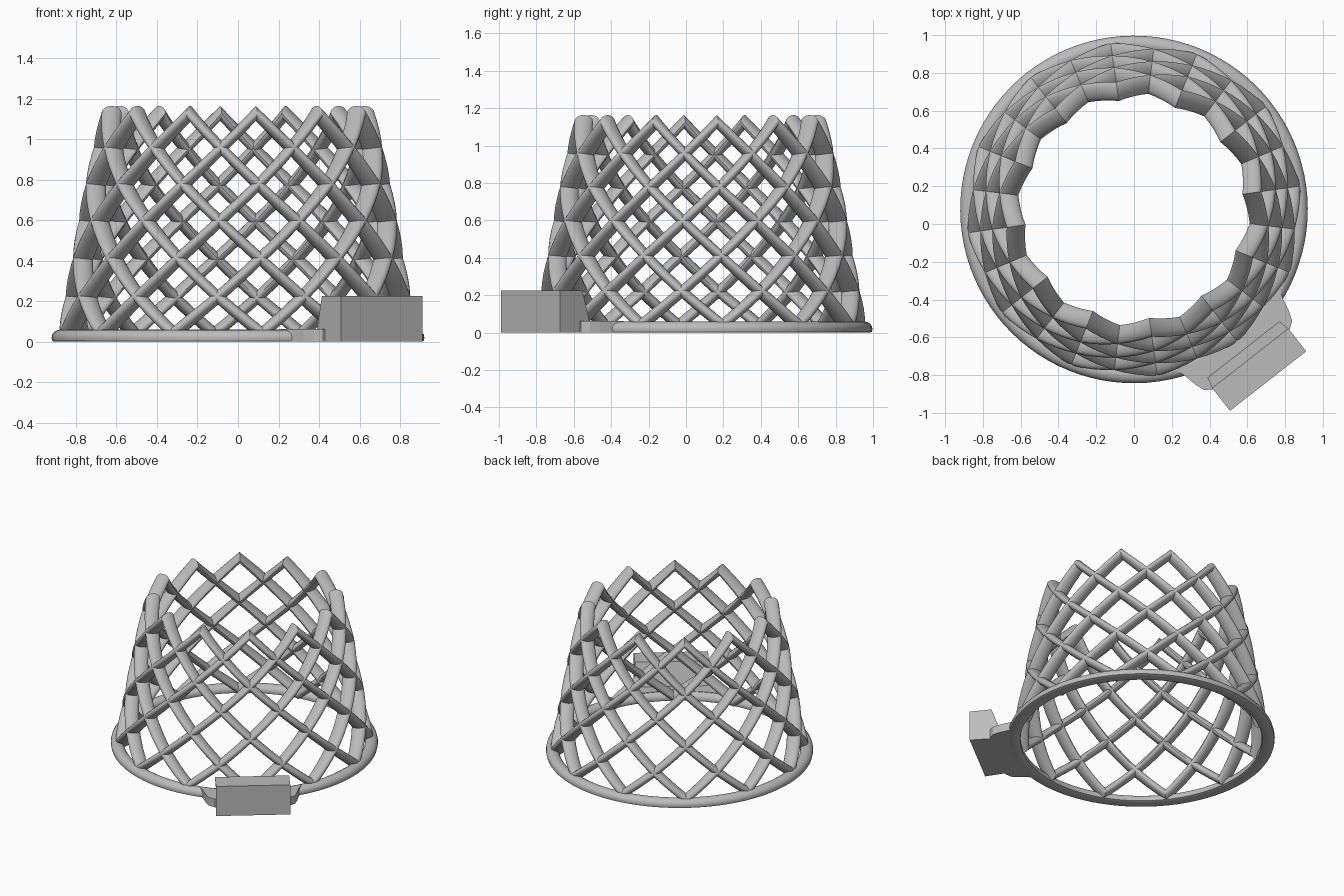
import bpy, bmesh, math
from mathutils import Matrix

if "Cube" in bpy.data.objects:
    bpy.data.objects.remove(bpy.data.objects["Cube"])

CY = 0.077                      # ring centre in y
AIM = math.radians(-52)         # direction of the mounting block
PLACE = Matrix.Translation((0, CY, 0)) @ Matrix.Rotation(AIM, 4, 'Z')

grey = bpy.data.materials.new("light grey")
grey.diffuse_color = (0.50, 0.50, 0.50, 1)
grey.use_nodes = True
grey.node_tree.nodes["Principled BSDF"].inputs["Base Color"].default_value = grey.diffuse_color


def finish(bm, name, smooth=None):
    bmesh.ops.recalc_face_normals(bm, faces=bm.faces)
    me = bpy.data.meshes.new(name)
    bm.to_mesh(me)
    bm.free()
    me.materials.append(grey)
    ob = bpy.data.objects.new(name, me)
    bpy.context.collection.objects.link(ob)
    ob.matrix_world = PLACE
    if smooth:
        bpy.ops.object.select_all(action='DESELECT')
        ob.select_set(True)
        bpy.context.view_layer.objects.active = ob
        bpy.ops.object.shade_smooth_by_angle(angle=math.radians(smooth))
    return ob


def bridge(bm, a, b):
    n = len(a)
    for i in range(n):
        bm.faces.new((a[i], a[(i + 1) % n], b[(i + 1) % n], b[i]))


def prism(bm, bottom, top):
    lo = [bm.verts.new(p) for p in bottom]
    hi = [bm.verts.new(p) for p in top]
    bridge(bm, lo, hi)
    bm.faces.new(lo)
    bm.faces.new(hi)


# base ring: round section with a flat underside
bm = bmesh.new()
section = []
for i in range(16):
    a = math.tau * i / 16
    section.append((0.875 + 0.045 * math.cos(a), max(0, 0.02 + 0.04 * math.sin(a))))
section = [p for i, p in enumerate(section) if p[1] > 0 or i in (10, 14)]
N = 96
loops = []
for k in range(N):
    t = math.tau * k / N
    loops.append([bm.verts.new((r * math.cos(t), r * math.sin(t), z)) for r, z in section])
for k in range(N):
    bridge(bm, loops[k], loops[(k + 1) % N])
finish(bm, "base_ring", 40)

# lattice: 12 + 12 oval strands winding a quarter turn up the tapered wall
LEVELS = [(0.84, 0.04), (0.807, 0.22), (0.772, 0.41), (0.74, 0.595),
          (0.708, 0.775), (0.667, 0.955), (0.63, 1.127)]
STEPS, SIDES = 4, 16


def wall(s):
    i = min(int(s), len(LEVELS) - 2)
    f = s - i
    return [a + (b - a) * f for a, b in zip(LEVELS[i], LEVELS[i + 1])]


def strand(bm, start, turn):
    prev = None
    total = STEPS * (len(LEVELS) - 1)
    for j in range(total + 1):
        s = j / STEPS
        r, z = wall(s)
        t = start + turn * math.radians(15) * s
        ring = []
        for i in range(SIDES):
            a = math.tau * i / SIDES
            rr = r + 0.05 * math.cos(a)
            ring.append(bm.verts.new((rr * math.cos(t), rr * math.sin(t),
                                      max(0.002, z + 0.037 * math.sin(a)))))
        if prev:
            bridge(bm, prev, ring)
        if j in (0, total):
            bm.faces.new(ring)
        prev = ring


for name, turn in (("left_wound_strands", 1), ("right_wound_strands", -1)):
    bm = bmesh.new()
    for k in range(12):
        strand(bm, math.radians(30 * k), turn)
    finish(bm, name, 40)

# neck: flat plate flaring from the ring to the block
bm = bmesh.new()
arc = [math.radians(a) for a in range(-24, 25, 4)]
outline = [(0.87 * math.cos(a), 0.87 * math.sin(a)) for a in arc]
side = [(0.86, 0.33), (0.93, 0.315), (0.98, 0.297), (1.01, 0.256)]
outline += side + [(u, -t) for u, t in reversed(side)]
prism(bm, [(u, t, 0) for u, t in outline], [(u, t, 0.062) for u, t in outline])
finish(bm, "neck")

# mounting block: box with a sloping inner face
bm = bmesh.new()
W = 0.256
prism(bm, [(0.92, -W + 0.02, 0), (1.153, -W, 0), (1.153, W, 0), (0.92, W - 0.02, 0)],
      [(1.0, -W, 0.225), (1.153, -W, 0.225), (1.153, W, 0.225), (1.0, W, 0.225)])
finish(bm, "mounting_block")
